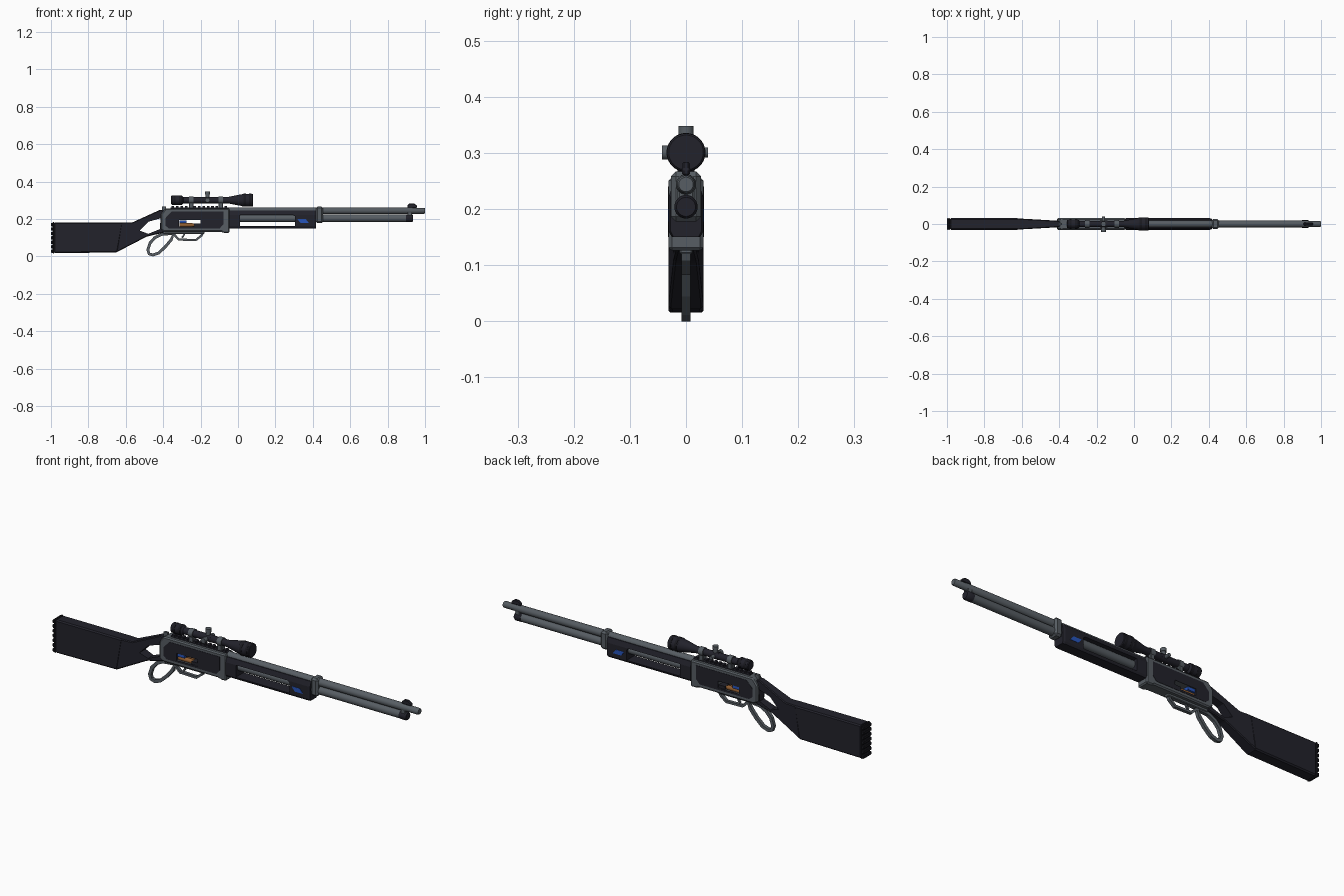
import bpy, bmesh, math
from mathutils import Vector

if "Cube" in bpy.data.objects:
    bpy.data.objects.remove(bpy.data.objects["Cube"])


def material(name, rgb):
    m = bpy.data.materials.new(name)
    m.diffuse_color = (*rgb, 1)
    m.use_nodes = True
    m.node_tree.nodes["Principled BSDF"].inputs["Base Color"].default_value = m.diffuse_color
    return m


DARK = material("dark_polymer", (0.016, 0.016, 0.024))
BLACK = material("black_rubber", (0.010, 0.010, 0.014))
STEEL = material("grey_steel", (0.095, 0.110, 0.125))
BLUE = material("blue_accent", (0.02, 0.09, 0.50))
BRONZE = material("bronze", (0.28, 0.11, 0.03))


def finish(name, bm, mat, bevel=0.0, smooth=False):
    bmesh.ops.recalc_face_normals(bm, faces=bm.faces[:])
    if bevel:
        bmesh.ops.bevel(bm, geom=bm.edges[:], offset=bevel, segments=1,
                        affect='EDGES', clamp_overlap=True)
    me = bpy.data.meshes.new(name)
    bm.to_mesh(me)
    bm.free()
    if mat:
        me.materials.append(mat)
    ob = bpy.data.objects.new(name, me)
    bpy.context.collection.objects.link(ob)
    if smooth:
        bpy.ops.object.select_all(action='DESELECT')
        ob.select_set(True)
        bpy.context.view_layer.objects.active = ob
        bpy.ops.object.shade_smooth_by_angle(angle=math.radians(35))
    return ob


def bridge(bm, a, b):
    n = len(a)
    for i in range(n):
        bm.faces.new((a[i], a[(i + 1) % n], b[(i + 1) % n], b[i]))


def prism(name, pts, half, mat, bevel=0.0):
    """Side outline in x, z; half width is a number or a function of x."""
    w = half if callable(half) else (lambda x: half)
    bm = bmesh.new()
    a = [bm.verts.new((x, -w(x), z)) for x, z in pts]
    b = [bm.verts.new((x, w(x), z)) for x, z in pts]
    bm.faces.new(a)
    bm.faces.new(b)
    bridge(bm, a, b)
    return finish(name, bm, mat, bevel)


def box(name, x0, x1, z0, z1, half, mat, bevel=0.0):
    return prism(name, [(x0, z0), (x1, z0), (x1, z1), (x0, z1)], half, mat, bevel)


def lathe(name, profile, center, mat, axis='X', n=20):
    """Round part from (distance along axis, radius) pairs."""
    bm = bmesh.new()
    rings = []
    c = Vector(center)
    for d, r in profile:
        ring = []
        for i in range(n):
            t = 2 * math.pi * (i + 0.5) / n
            u, v = r * math.cos(t), r * math.sin(t)
            p = {'X': (d, u, v), 'Y': (u, d, v), 'Z': (u, v, d)}[axis]
            ring.append(bm.verts.new(c + Vector(p)))
        rings.append(ring)
    for a, b in zip(rings, rings[1:]):
        bridge(bm, a, b)
    bm.faces.new(rings[0])
    bm.faces.new(rings[-1])
    return finish(name, bm, mat, smooth=True)


def ribbon(name, pts, thick, half, mat, closed):
    """Flat bar swept along a path in x, z."""
    P = [Vector(p) for p in pts]
    n = len(P)
    bm = bmesh.new()
    rings = []
    for i, p in enumerate(P):
        prev = P[i - 1] if (closed or i > 0) else p
        nxt = P[(i + 1) % n] if (closed or i < n - 1) else p
        t = ((p - prev).normalized() + (nxt - p).normalized()).normalized()
        o = Vector((-t.y, t.x)) * thick / 2
        rings.append([bm.verts.new((q.x, y, q.y)) for q, y in
                      ((p + o, -half), (p + o, half), (p - o, half), (p - o, -half))])
    for i in range(n if closed else n - 1):
        bridge(bm, rings[i], rings[(i + 1) % n])
    if not closed:
        bm.faces.new(rings[0])
        bm.faces.new(rings[-1])
    return finish(name, bm, mat)


def cut(pts, *targets):
    cutter = prism("cutter", pts, 0.1, None)
    cutter.hide_render = True
    for ob in targets:
        mod = ob.modifiers.new("cut", 'BOOLEAN')
        mod.operation = 'DIFFERENCE'
        mod.solver = 'EXACT'
        mod.object = cutter
        bpy.context.view_layer.objects.active = ob
        bpy.ops.object.modifier_apply(modifier=mod.name)
    bpy.data.objects.remove(cutter)


# Butt stock with ribbed pad
prism("butt_stock", [(-.985, .182), (-.615, .182), (-.643, .022), (-.985, .017)],
      .031, DARK, .006)
box("butt_pad", -.992, -.983, .016, .184, .031, BLACK, .003)
for i in range(7):
    z = .019 + i * .0237
    box("butt_pad_rib", -1.0, -.988, z, z + .018, .031, BLACK, .003)

# Tapered grip with thumb hole
grip = prism("grip", [(-.625, .182), (-.565, .182), (-.415, .250), (-.395, .245),
                      (-.395, .128), (-.488, .106), (-.650, .022)],
             lambda x: .031 - (x + .64) * .058, DARK, .004)
cut([(-.525, .138), (-.478, .186), (-.414, .204), (-.418, .146), (-.480, .121)], grip)

# Receiver, side panels and ejection port
receiver = prism("receiver", [(-.413, .145), (-.413, .225), (-.388, .257), (-.045, .257),
                              (-.045, .126), (-.078, .126), (-.088, .132), (-.395, .132)],
                 .031, STEEL, .006)
panel = prism("receiver_panels", [(-.388, .165), (-.388, .205), (-.355, .240), (-.078, .240),
                                  (-.078, .172), (-.098, .150), (-.370, .150)], .0325, DARK)
cut([(-.315, .160), (-.200, .160), (-.200, .194), (-.315, .194)], receiver, panel)
box("port_floor", -.235, -.198, .158, .175, .029, DARK)
lathe("cartridge", [(-.313, .011), (-.245, .011), (-.228, .006)], (0, -.014, .167), BRONZE, n=12)
lathe("cartridge_rear", [(-.313, .011), (-.245, .011), (-.228, .006)], (0, .014, .167), BRONZE, n=12)
box("bolt_accent", -.314, -.275, .178, .193, .028, BLUE)
box("hammer", -.405, -.385, .245, .268, .006, STEEL)

# Lever loop, trigger guard and trigger
ribbon("lever_loop", [(-.482, .035), (-.470, .072), (-.445, .100), (-.410, .118), (-.345, .120),
                      (-.358, .088), (-.390, .050), (-.425, .018), (-.455, .008), (-.475, .014)],
       .016, .008, STEEL, True)
ribbon("trigger_guard", [(-.345, .120), (-.315, .090), (-.225, .088), (-.195, .112), (-.185, .135)],
       .012, .008, STEEL, False)
box("lever_plate", -.400, -.180, .120, .136, .012, STEEL, .003)
ribbon("trigger", [(-.285, .128), (-.290, .112), (-.300, .100)], .009, .004, STEEL, False)

# Fore end with long slot and accent marks
section = [(.031, .160), (.031, .222), (.022, .246)]
section += [(-y, z) for y, z in reversed(section)] + [(-.025, .150), (.025, .150)]
bm = bmesh.new()
ends = [[bm.verts.new((x, y * s, z)) for y, z in section]
        for x, s in ((-.046, 1), (.405, 1), (.416, .88))]
bm.faces.new(ends[0])
bm.faces.new(ends[2])
bridge(bm, ends[0], ends[1])
bridge(bm, ends[1], ends[2])
fore_end = finish("fore_end", bm, DARK)
cut([(.010, .162), (.305, .162), (.305, .214), (.295, .222), (.010, .222)], fore_end)
prism("fore_end_accent", [(.335, .178), (.380, .178), (.362, .200), (.317, .200)], .0325, BLUE)

# Barrel, magazine tube and band
lathe("barrel", [(-.05, .019), (.93, .018), (.935, .016), (.995, .016), (1.0, .013)],
      (0, 0, .244), STEEL)
lathe("magazine_tube", [(-.05, .020), (.905, .020)], (0, 0, .204), STEEL)
lathe("magazine_cap", [(.898, .021), (.930, .021), (.936, .017)], (0, 0, .204), DARK)
box("barrel_band", .416, .455, .178, .267, .027, STEEL, .009)
box("front_band", .905, .930, .205, .255, .015, STEEL, .003)

# Front sight
prism("front_sight", [(.905, .260), (.905, .272), (.918, .284), (.940, .284),
                      (.957, .272), (.957, .260)], .007, DARK, .003)

# Sight rail
box("rail_base", -.36, -.05, .254, .263, .013, DARK)
for i in range(13):
    x = -.355 + i * .0235
    box("rail_tooth", x, x + .014, .262, .270, .013, DARK)

# Scope with rings and knobs
SZ = .301
lathe("scope_body", [(-.357, .022), (-.353, .025), (-.300, .025), (-.292, .017), (-.055, .017),
                     (.005, .029), (.020, .031), (.024, .034), (.078, .034), (.081, .031)],
      (0, 0, SZ), DARK, n=24)
for x in (-.345, -.315, .030, .060):
    r = .026 if x < 0 else .0348
    lathe("scope_grip_ring", [(x, r), (x + .012, r)], (0, 0, SZ), BLACK, n=24)
for x in (-.262, -.104):
    lathe("scope_ring", [(x, .021), (x + .024, .021)], (0, 0, SZ), STEEL)
    box("scope_mount", x, x + .024, .260, .290, .015, STEEL, .003)
lathe("turret_body", [(-.020, .018), (.020, .018)], (-.163, 0, SZ), DARK, n=16)
lathe("top_knob", [(.010, .011), (.030, .011), (.031, .014), (.047, .014)],
      (-.163, 0, SZ), STEEL, 'Z', 16)
lathe("side_knob", [(-.043, .013), (-.028, .013), (-.027, .010), (-.010, .010)],
      (-.163, 0, SZ), STEEL, 'Y', 16)
lathe("far_knob", [(.010, .009), (.039, .009)], (-.163, 0, SZ), STEEL, 'Y', 16)
